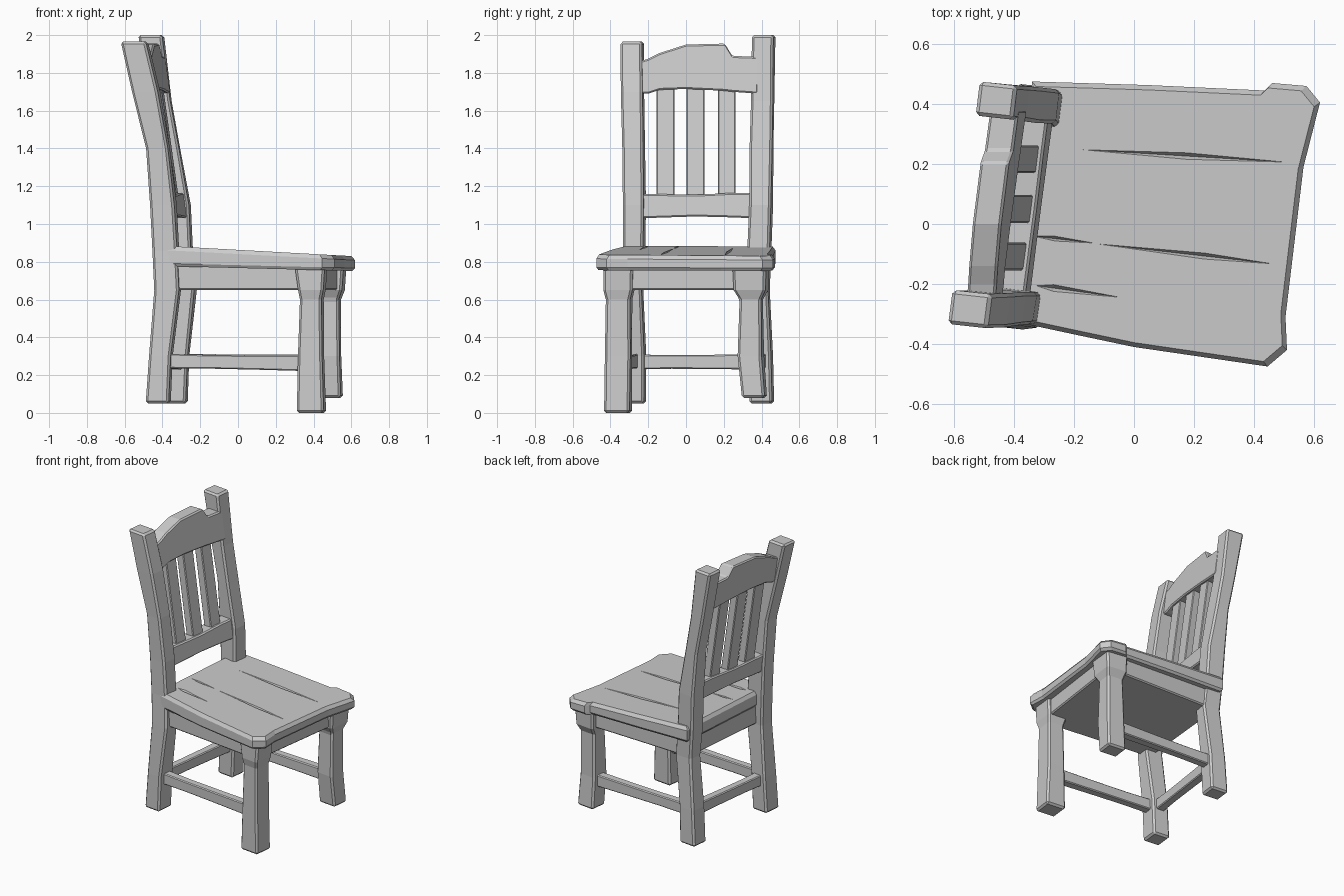
import bpy, bmesh, random
from mathutils import Vector

if "Cube" in bpy.data.objects:
    bpy.data.objects.remove(bpy.data.objects["Cube"])

random.seed(4)


def finish(name, bm, bevel=0.0):
    bmesh.ops.recalc_face_normals(bm, faces=bm.faces)
    me = bpy.data.meshes.new(name)
    bm.to_mesh(me)
    bm.free()
    ob = bpy.data.objects.new(name, me)
    bpy.context.collection.objects.link(ob)
    if bevel:
        m = ob.modifiers.new("worn_edges", 'BEVEL')
        m.width, m.segments, m.limit_method = bevel, 1, 'ANGLE'
    return ob


def skin(name, rings, bevel=0.0):
    """Join matching rings of points into a closed solid."""
    bm = bmesh.new()
    vs = [[bm.verts.new(p) for p in r] for r in rings]
    n = len(rings[0])
    for a, b in zip(vs, vs[1:]):
        for i in range(n):
            j = (i + 1) % n
            bm.faces.new((a[i], a[j], b[j], b[i]))
    bm.faces.new(vs[0][::-1])
    bm.faces.new(vs[-1])
    return finish(name, bm, bevel)


def post(name, sections):
    """Hand-cut upright: (z, x0, x1, y0, y1) extents of a slightly turned square."""
    rings = []
    for n, (z, x0, x1, y0, y1) in enumerate(sections):
        k = 0.1 * (x1 - x0)
        j = lambda: random.uniform(-.004, .004) if 0 < n < len(sections) - 1 else 0
        rings.append([(x0 + j(), y0 + k, z), (x1 - k, y0 + j(), z),
                      (x1 + j(), y1 - k, z), (x0 + k, y1 + j(), z)])
    return skin(name, rings, 0.012)


def beam(name, p, q, w, h):
    """Bar between two points, thinner in the middle."""
    p, q = Vector(p), Vector(q)
    d = (q - p).normalized()
    s = Vector((-d.y, d.x, 0))
    up = Vector((0, 0, 1))
    rings = []
    for t, f in ((0, 1), (.3, .93), (.65, .97), (1, 1.05)):
        c = p.lerp(q, t)
        rings.append([c + s * a * w * f / 2 + up * b * h * f / 2
                      for a, b in ((-1, -1), (1, -1), (1, 1), (-1, 1))])
    return skin(name, rings, 0.006)


# Seat slab with chipped corners
outline = [(-.40, -.325), (-.19, -.37), (0, -.41), (.445, -.475), (.51, -.42),
           (.505, -.31), (.565, .19), (.62, .405), (.575, .46), (.46, .47),
           (.435, .445), (.05, .463), (-.34, .475)]
top_z = lambda x: .863 - .053 * x
low_z = lambda x: .767 - .025 * x


def seat_ring(scale, zf):
    return [(.06 + (x - .06) * scale, y * scale, zf(x)) for x, y in outline]


seat = skin("seat", [seat_ring(.975, low_z), seat_ring(1, lambda x: low_z(x) + .015),
                     seat_ring(1, lambda x: top_z(x) - .022), seat_ring(.965, top_z)])

# Split-wood grooves in the seat
for (ax, ay), (bx, by), t, w in (((-.21, .25), (.56, .203), .5, .014),
                                 ((-.34, -.04), (-.12, -.065), .35, .01),
                                 ((-.16, -.062), (.50, -.137), .6, .013),
                                 ((-.33, -.205), (-.02, -.248), .2, .014)):
    bm = bmesh.new()
    a, b = Vector((ax, ay, 0)), Vector((bx, by, 0))
    m = a.lerp(b, t)
    for p, dz in ((a, .003), (b, .003), (m + Vector((0, w, 0)), .006),
                  (m - Vector((0, w, 0)), .006), (m, -.022), (m, .03)):
        bm.verts.new((p.x, p.y, top_z(p.x) + dz))
    bmesh.ops.convex_hull(bm, input=bm.verts)
    cutter = finish("groove_cutter", bm)
    cutter.hide_render = True
    cutter.hide_viewport = True
    mod = seat.modifiers.new("groove", 'BOOLEAN')
    mod.object, mod.operation, mod.solver = cutter, 'DIFFERENCE', 'EXACT'

# Apron block below the seat
frame = [(-.39, -.305), (.435, -.405), (.545, .40), (-.32, .43)]
skin("seat_apron", [[(x, y, .65) for x, y in frame],
                    [(x, y, .785) for x, y in frame]], 0.008)

# Front legs with flared tops
post("front_leg_a", [(0, .31, .468, -.435, -.285), (.3, .318, .458, -.428, -.282),
                     (.6, .33, .452, -.425, -.285), (.65, .315, .465, -.437, -.27),
                     (.77, .30, .475, -.437, -.265)])
post("front_leg_b", [(.08, .41, .557, .295, .43), (.3, .408, .55, .275, .412),
                     (.6, .415, .545, .28, .41), (.65, .405, .565, .25, .435),
                     (.77, .40, .575, .245, .44)])

# Back legs running up into leaning posts
post("back_post_a", [(.05, -.49, -.355, -.352, -.21), (.3, -.475, -.345, -.35, -.21),
                     (.65, -.445, -.30, -.345, -.222), (.86, -.458, -.31, -.338, -.213),
                     (1.1, -.47, -.325, -.336, -.213), (1.4, -.488, -.36, -.338, -.215),
                     (1.7, -.56, -.412, -.345, -.217), (1.965, -.622, -.475, -.348, -.22)])
post("back_post_b", [(.05, -.405, -.265, .335, .468), (.3, -.39, -.255, .333, .462),
                     (.65, -.36, -.22, .33, .447), (.86, -.378, -.238, .325, .455),
                     (1.1, -.39, -.247, .332, .462), (1.4, -.415, -.302, .338, .466),
                     (1.65, -.465, -.348, .342, .47), (2.0, -.53, -.39, .348, .475)])

# Backrest: front surface position on the leaning, turned plane
front_x = lambda y, z: -.36 + .13 * (y + .21) - .14 * (z - 1.16)


def back_board(name, cols, thick, inset=0.0, bevel=0.008):
    """Board in the backrest plane from (y, low z, high z) columns."""
    rings = []
    for y, z0, z1 in cols:
        rings.append([(front_x(y, z) - inset - t, y, z)
                      for z, t in ((z0, 0), (z0, thick), (z1, thick), (z1, 0))])
    return skin(name, rings, bevel)


back_board("top_rail", [(-.25, 1.69, 1.86), (-.20, 1.69, 1.875), (-.14, 1.71, 1.905),
                        (0, 1.715, 1.95), (.205, 1.705, 1.955), (.245, 1.70, 1.89),
                        (.38, 1.69, 1.885)], .095)
back_board("lower_rail", [(-.25, 1.03, 1.16), (.05, 1.04, 1.155),
                          (.25, 1.035, 1.165), (.36, 1.03, 1.165)], .09)
for i, (y0, y1) in enumerate(((-.155, -.062), (.003, .097), (.17, .262))):
    back_board(f"back_slat_{i + 1}", [(y0, 1.12, 1.74), (y1, 1.12, 1.74)], .055, .018, .005)

# Stretchers between the legs
beam("side_stretcher_a", (-.41, -.28, .275), (.38, -.35, .262), .06, .078)
beam("side_stretcher_b", (-.32, .395, .275), (.48, .35, .27), .06, .078)
beam("back_stretcher", (-.41, -.28, .27), (-.32, .395, .27), .06, .078)
